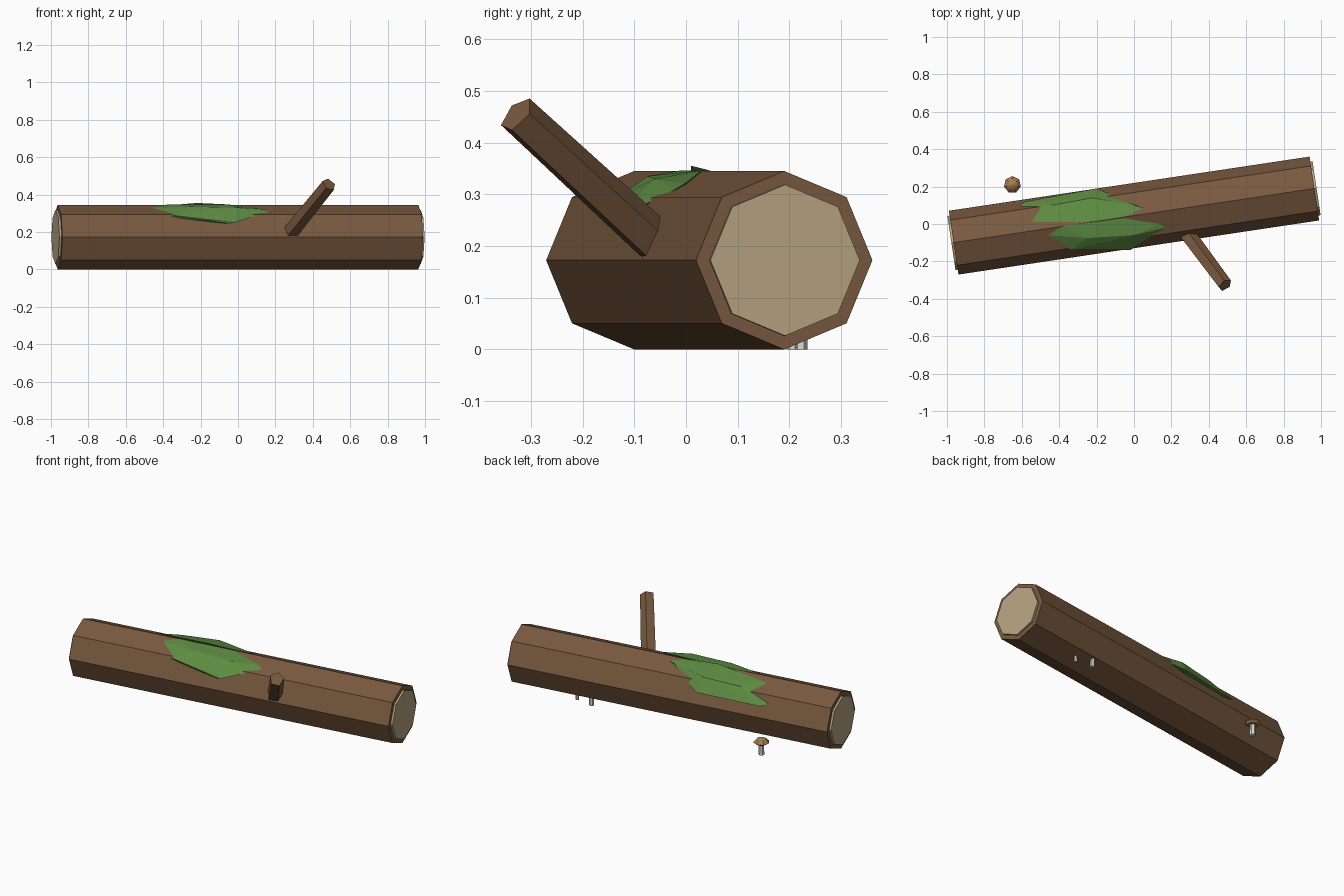
import bpy, bmesh, math
from mathutils import Vector

if "Cube" in bpy.data.objects:
    bpy.data.objects.remove(bpy.data.objects["Cube"])


def material(name, rgb):
    m = bpy.data.materials.new(name)
    m.diffuse_color = (*rgb, 1)
    m.use_nodes = True
    m.node_tree.nodes["Principled BSDF"].inputs["Base Color"].default_value = m.diffuse_color
    return m


BARK = material("bark", (0.19, 0.10, 0.05))
WOOD = material("cut_wood", (0.46, 0.36, 0.22))
MOSS = material("moss", (0.11, 0.26, 0.055))
CAP = material("mushroom_tan", (0.38, 0.20, 0.09))
STEM = material("mushroom_pale", (0.72, 0.70, 0.66))


def finish(name, bm, mat):
    bmesh.ops.recalc_face_normals(bm, faces=bm.faces)
    me = bpy.data.meshes.new(name)
    bm.to_mesh(me)
    bm.free()
    me.materials.append(mat)
    ob = bpy.data.objects.new(name, me)
    bpy.context.collection.objects.link(ob)
    return ob


def tube(name, start, direction, rings, sides, mat, turn=0.0):
    """Flat-sided closed tube; rings are (distance, radius) along direction."""
    d = Vector(direction).normalized()
    ref = Vector((0, 0, 1)) if abs(d.z) < 0.99 else Vector((0, 1, 0))
    u = (ref - d * ref.dot(d)).normalized()
    s = u.cross(d)
    bm = bmesh.new()
    loops = []
    for t, r in rings:
        c = Vector(start) + d * t
        angles = [turn + math.tau * i / sides for i in range(sides)]
        loops.append([bm.verts.new(c + (u * math.cos(a) + s * math.sin(a)) * r)
                      for a in angles])
    for a, b in zip(loops, loops[1:]):
        for i in range(sides):
            j = (i + 1) % sides
            bm.faces.new((a[i], a[j], b[j], b[i]))
    bm.faces.new(loops[0])
    bm.faces.new(loops[-1])
    return finish(name, bm, mat)


def hull(name, points, mat):
    """Faceted lump wrapped around a few points."""
    bm = bmesh.new()
    verts = [bm.verts.new(p) for p in points]
    res = bmesh.ops.convex_hull(bm, input=verts)
    loose = {g for g in res["geom_interior"] + res["geom_unused"]
             if isinstance(g, bmesh.types.BMVert)}
    bmesh.ops.delete(bm, geom=list(loose), context='VERTS')
    return finish(name, bm, mat)


# Log: eight-sided trunk lying slightly askew
axis = Vector((math.cos(0.149), math.sin(0.149), 0))
centre = Vector((0, 0.045, 0.1725))
half, radius = 0.975, 0.1725
tube("log", centre - axis * half, axis, [(0, radius), (2 * half, radius)], 8, BARK)

# Pale cut faces standing just proud of both ends
for side, label in ((-1, "left"), (1, "right")):
    tube(f"cut_face_{label}", centre + axis * side * (half - 0.02), axis * side,
         [(0, 0.146), (0.032, 0.146)], 8, WOOD)

# Broken branch stub
tip = Vector((0.487, -0.327, 0.454))
out = Vector((0.19, -0.255, 0.235)).normalized()
tube("branch_stub", tip - out * 0.42, out, [(0, 0.044), (0.42, 0.04)], 5, BARK,
     math.radians(15))

# Moss patches draped over the two upper shoulders of the log
hull("moss_front", [
    (-0.46, -0.06, 0.33), (-0.38, -0.01, 0.346), (-0.05, 0.03, 0.346),
    (0.14, 0.0, 0.322), (0.17, -0.02, 0.31), (-0.02, -0.14, 0.25),
    (-0.05, -0.14, 0.245), (-0.34, -0.14, 0.288), (-0.38, -0.13, 0.28),
    (-0.25, -0.075, 0.335), (0.0, -0.06, 0.33), (-0.15, -0.02, 0.25)], MOSS)
hull("moss_back", [
    (-0.61, 0.10, 0.25), (-0.58, 0.12, 0.235), (-0.54, 0.01, 0.328),
    (-0.22, 0.01, 0.355), (-0.05, 0.04, 0.347), (0.05, 0.085, 0.332),
    (-0.20, 0.19, 0.245), (-0.44, 0.10, 0.31), (-0.22, 0.14, 0.322),
    (0.0, 0.10, 0.328), (-0.28, 0.06, 0.25)], MOSS)

# Mushrooms: x, y, stem height, stem radius, cap radius, cap height
for i, (x, y, h, sr, cr, ch) in enumerate((
        (-0.65, 0.21, 0.075, 0.016, 0.046, 0.04),
        (0.475, 0.222, 0.09, 0.013, 0.025, 0.03),
        (0.58, 0.206, 0.08, 0.010, 0.024, 0.025)), 1):
    up = (0, 0, 1)
    tube(f"mushroom_stem_{i}", (x, y, 0), up, [(0, sr), (h, sr * 0.9)], 6, STEM)
    tube(f"mushroom_cap_{i}", (x, y, h - 0.012), up,
         [(0, cr * 0.6), (ch * 0.3, cr), (ch * 0.75, cr * 0.6), (ch, cr * 0.12)],
         7, CAP)
